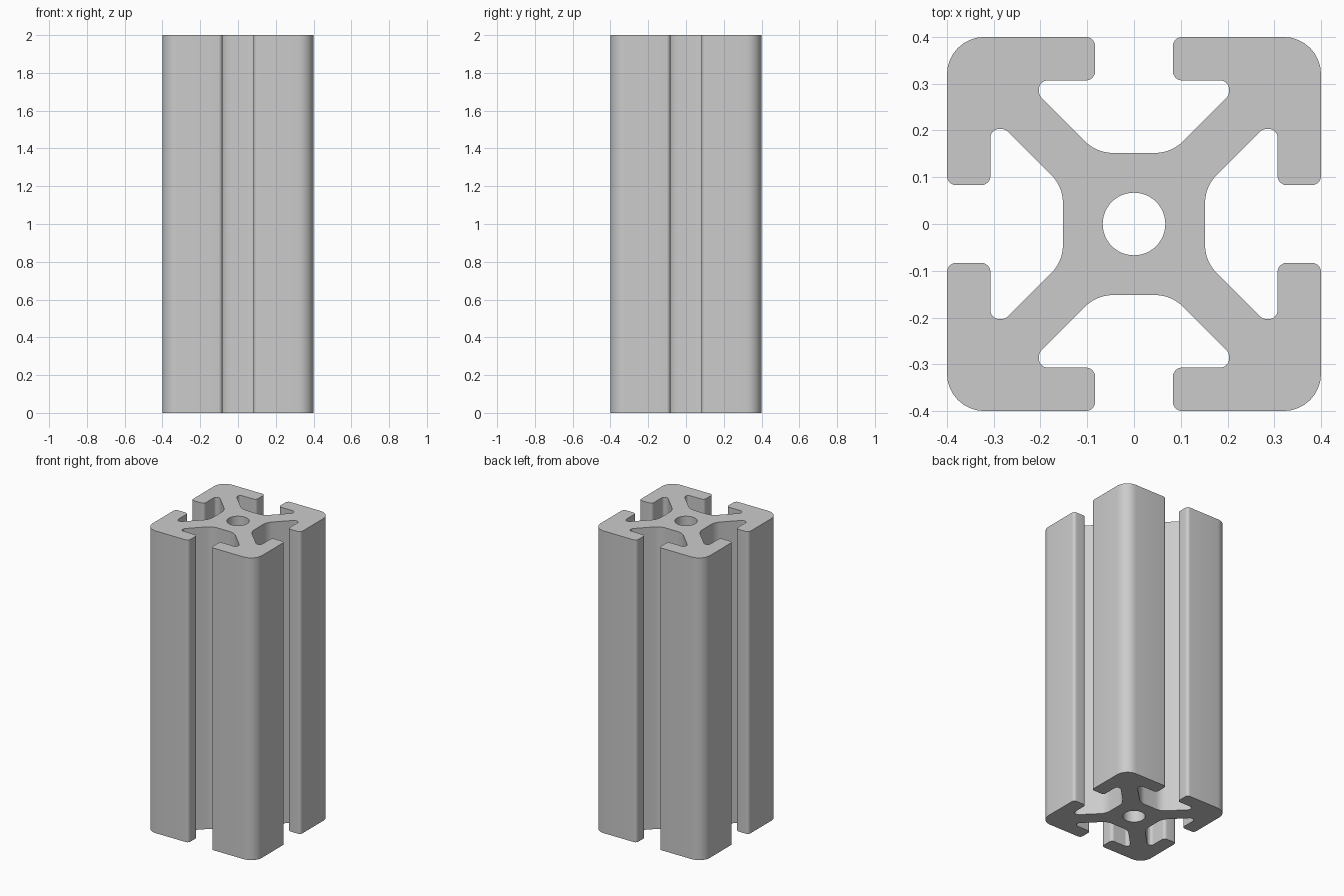
import bpy, bmesh, math
from mathutils import Vector

cube = bpy.data.objects.get("Cube")
if cube:
    bpy.data.objects.remove(cube, do_unlink=True)

LENGTH = 2.0
BORE = 0.067

# Brushed aluminium colour
metal = bpy.data.materials.new("aluminium grey")
metal.use_nodes = True
grey = (0.6, 0.6, 0.6, 1)
metal.diffuse_color = grey
metal.node_tree.nodes["Principled BSDF"].inputs["Base Color"].default_value = grey

# Half of one quarter of the section: x, y, fillet radius
half = [
    (0.152, 0.080, 0.085),   # slot floor into web
    (0.275, 0.203, 0.018),   # web into pocket tip
    (0.307, 0.203, 0.018),   # pocket tip
    (0.307, 0.083, 0.020),   # inner lip
    (0.400, 0.083, 0.020),   # outer lip
]
quarter = half + [(0.4, 0.4, 0.08)] + [(y, x, r) for x, y, r in reversed(half)]


def turn(x, y, quarters):
    for _ in range(quarters):
        x, y = -y, x
    return x, y


def fillet(prev, here, following, radius, steps=8):
    """Points of the arc that rounds the corner at here."""
    a, b = (prev - here).normalized(), (following - here).normalized()
    half_angle = a.angle(b) / 2
    centre = here + (a + b).normalized() * radius / math.sin(half_angle)
    reach = radius / math.tan(half_angle)
    start, end = here + a * reach - centre, here + b * reach - centre
    sweep = start.angle(end)
    return [centre + (start * math.sin(sweep * (1 - i / steps))
                      + end * math.sin(sweep * i / steps)) / math.sin(sweep)
            for i in range(steps + 1)]


# Rounded outline with four equal quarters
corners = [(Vector((*turn(x, y, q), 0)), r) for q in range(4) for x, y, r in quarter]
outline = []
for i, (point, radius) in enumerate(corners):
    outline += fillet(corners[i - 1][0], point, corners[(i + 1) % len(corners)][0], radius)

# Round centre bore
bore = [Vector((math.cos(a), math.sin(a), 0)) * BORE
        for a in (math.tau * i / 48 for i in range(48))]

# Fill the section and extrude it to full height
bm = bmesh.new()
edges = []
for loop in (outline, bore):
    verts = [bm.verts.new(p) for p in loop]
    edges += [bm.edges.new((v, verts[(i + 1) % len(verts)])) for i, v in enumerate(verts)]
bmesh.ops.triangle_fill(bm, edges=edges, use_beauty=True, normal=(0, 0, 1))
raised = bmesh.ops.extrude_face_region(bm, geom=bm.faces[:], use_keep_orig=True)
bmesh.ops.translate(bm, vec=(0, 0, LENGTH),
                    verts=[g for g in raised["geom"] if isinstance(g, bmesh.types.BMVert)])
bmesh.ops.recalc_face_normals(bm, faces=bm.faces[:])

mesh = bpy.data.meshes.new("slotted_bar")
bm.to_mesh(mesh)
bm.free()
mesh.materials.append(metal)
bar = bpy.data.objects.new("slotted_bar", mesh)
bpy.context.collection.objects.link(bar)

# Smooth fillets, crisp ends
bpy.ops.object.select_all(action="DESELECT")
bar.select_set(True)
bpy.context.view_layer.objects.active = bar
bpy.ops.object.shade_smooth_by_angle(angle=math.radians(30))
